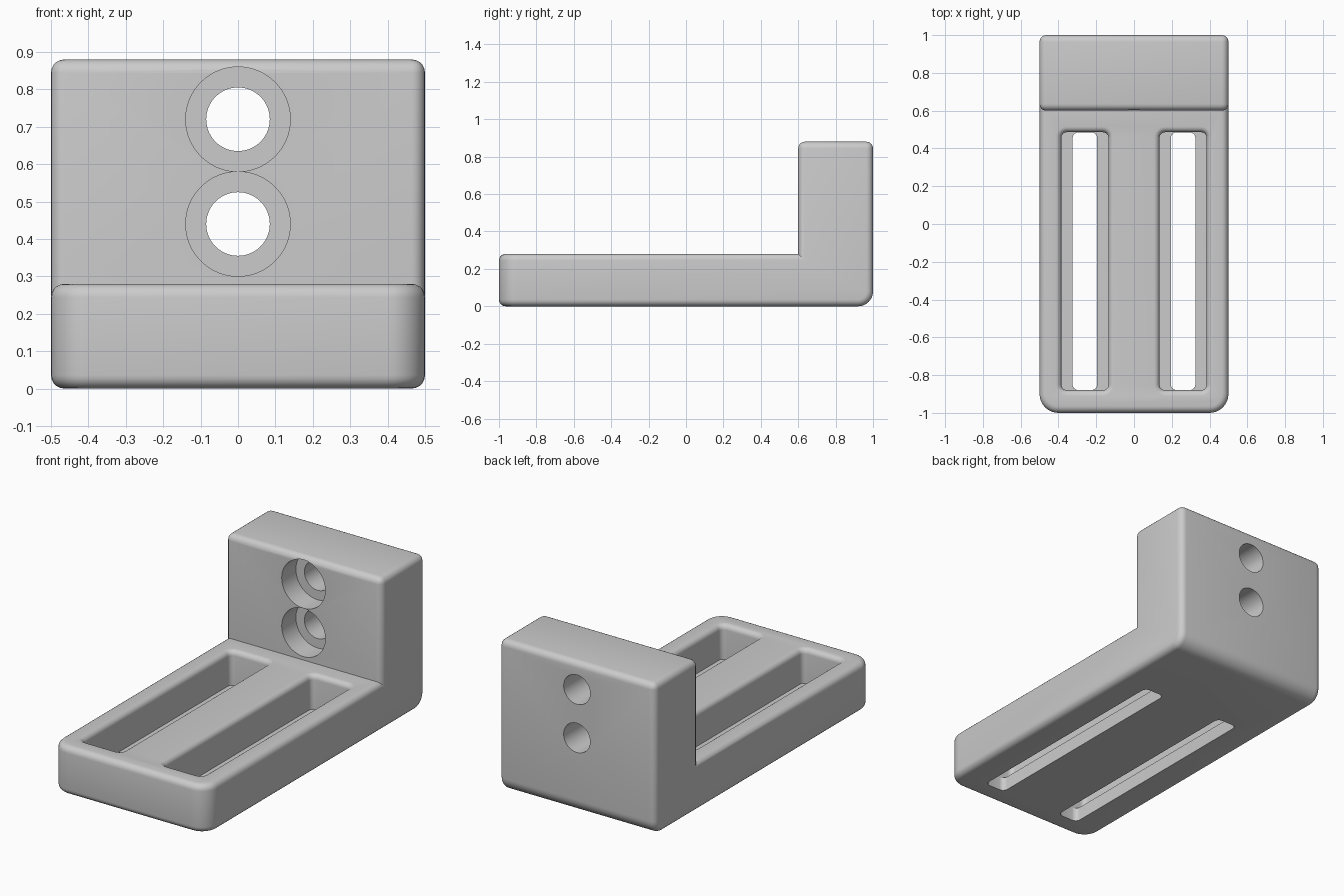
import bpy
import bmesh
from math import sin, cos, pi, radians

old = bpy.data.objects.get("Cube")
if old:
    bpy.data.objects.remove(old)

grey = bpy.data.materials.new("plain grey")
grey.use_nodes = True
colour = (0.6, 0.6, 0.6, 1)
grey.diffuse_color = colour
grey.node_tree.nodes["Principled BSDF"].inputs["Base Color"].default_value = colour

BASE_TOP, TOP, WALL_Y = 0.28, 0.88, 0.6


def make_object(name, bm):
    bmesh.ops.recalc_face_normals(bm, faces=bm.faces)
    mesh = bpy.data.meshes.new(name)
    bm.to_mesh(mesh)
    bm.free()
    mesh.materials.append(grey)
    obj = bpy.data.objects.new(name, mesh)
    bpy.context.collection.objects.link(obj)
    return obj


def loft(name, rings):
    """Closed solid through rings that have equal point counts."""
    bm = bmesh.new()
    loops = [[bm.verts.new(p) for p in ring] for ring in rings]
    n = len(loops[0])
    for a, b in zip(loops, loops[1:]):
        for i in range(n):
            j = (i + 1) % n
            bm.faces.new((a[i], a[j], b[j], b[i]))
    bm.faces.new(loops[0])
    bm.faces.new(loops[-1])
    return make_object(name, bm)


def rounded_rect(cx, cy, hx, hy, r, z, steps=6):
    pts = []
    corners = [(1, 1), (-1, 1), (-1, -1), (1, -1)]
    for k, (sx, sy) in enumerate(corners):
        for s in range(steps + 1):
            a = (k + s / steps) * pi / 2
            pts.append((cx + sx * (hx - r) + r * cos(a),
                        cy + sy * (hy - r) + r * sin(a), z))
    return pts


def round_edges(bm, test, radius, segments):
    edges = [e for e in bm.edges if test(e)]
    bmesh.ops.bevel(bm, geom=edges, offset=radius, segments=segments,
                    profile=0.5, affect='EDGES', clamp_overlap=True)
    bmesh.ops.recalc_face_normals(bm, faces=bm.faces)


# L-shaped body
bm = bmesh.new()
profile = [(-1, 0), (1, 0), (1, TOP), (WALL_Y, TOP), (WALL_Y, BASE_TOP), (-1, BASE_TOP)]
side = bm.faces.new([bm.verts.new((-0.5, y, z)) for y, z in profile])
grown = bmesh.ops.extrude_face_region(bm, geom=[side])["geom"]
bmesh.ops.translate(bm, vec=(1, 0, 0),
                    verts=[v for v in grown if isinstance(v, bmesh.types.BMVert)])
bmesh.ops.recalc_face_normals(bm, faces=bm.faces)

# Broad rounding on the front corners and the lower back edge
round_edges(bm, lambda e: all(v.co.y < -0.99 for v in e.verts)
            and abs(e.verts[0].co.z - e.verts[1].co.z) > 0.1, 0.1, 8)
round_edges(bm, lambda e: all(v.co.y > 0.99 and v.co.z < 0.01 for v in e.verts), 0.08, 8)
# Small rounding on every other outer edge
round_edges(bm, lambda e: e.calc_face_angle_signed(0) > radians(40), 0.036, 5)
body = make_object("angle_bracket", bm)

cutters = []

# Stepped slots with a softly flared rim
RIM, FLOOR, CY, HY = 0.03, 0.08, -0.197, 0.683
for sx, label in ((-1, "right"), (1, "left")):
    cx = 0.26 * sx
    rings = [rounded_rect(cx, CY, 0.065, HY - 0.001, 0.03, z) for z in (-0.1, FLOOR)]
    rings.append(rounded_rect(cx, CY, 0.125, HY, 0.03, FLOOR))
    for s in range(7):
        a = s / 6 * pi / 2
        grow = RIM * (1 - cos(a))
        rings.append(rounded_rect(cx, CY, 0.125 + grow, HY + grow, 0.03 + grow,
                                  BASE_TOP - RIM + RIM * sin(a)))
    rings.append([(x, y, BASE_TOP + 0.05) for x, y, z in rings[-1]])
    cutters.append(loft(label + "_slot_cutter", rings))


# Counterbored screw holes
def circle(radius, y, z, n=64):
    return [(radius * cos(2 * pi * i / n), y, z + radius * sin(2 * pi * i / n))
            for i in range(n)]


for z, label in ((0.44, "lower"), (0.72, "upper")):
    cutters.append(loft(label + "_hole_cutter", [
        circle(0.1398, 0.5, z), circle(0.1398, WALL_Y + 0.13, z),
        circle(0.085, WALL_Y + 0.13, z), circle(0.085, 1.1, z)]))

bpy.context.view_layer.objects.active = body
for cutter in cutters:
    cutter.hide_render = True
    mod = body.modifiers.new(cutter.name, 'BOOLEAN')
    mod.operation = 'DIFFERENCE'
    mod.solver = 'EXACT'
    mod.object = cutter
    bpy.ops.object.modifier_apply(modifier=mod.name)
    bpy.data.objects.remove(cutter)

# Smooth shading with crisp edges
bpy.ops.object.select_all(action='DESELECT')
body.select_set(True)
bpy.ops.object.shade_smooth_by_angle(angle=radians(30))
